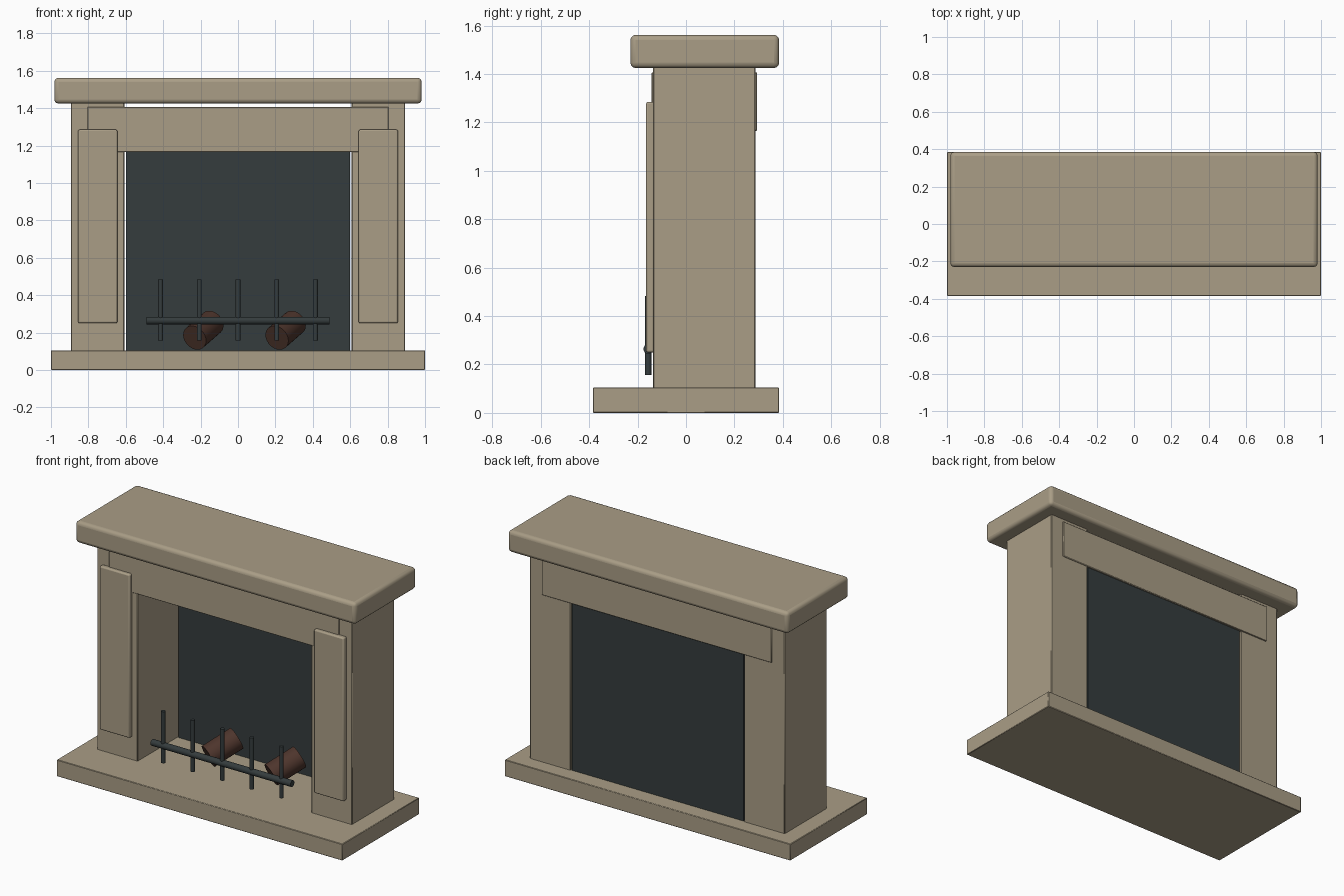
import bpy, bmesh, math
from mathutils import Vector

if "Cube" in bpy.data.objects:
    bpy.data.objects.remove(bpy.data.objects["Cube"])


def material(name, rgb):
    m = bpy.data.materials.new(name)
    m.diffuse_color = (*rgb, 1)
    m.use_nodes = True
    m.node_tree.nodes["Principled BSDF"].inputs["Base Color"].default_value = m.diffuse_color
    return m


STONE = material("stone", (0.40, 0.34, 0.24))
IRON = material("iron", (0.035, 0.045, 0.047))
WOOD = material("wood", (0.14, 0.06, 0.035))
BARK = material("bark", (0.075, 0.035, 0.025))


def finish(name, bm, mat, bevel=0, segments=2):
    mesh = bpy.data.meshes.new(name)
    bmesh.ops.recalc_face_normals(bm, faces=bm.faces)
    bm.to_mesh(mesh)
    bm.free()
    ob = bpy.data.objects.new(name, mesh)
    bpy.context.collection.objects.link(ob)
    mesh.materials.append(mat)
    if bevel:
        mod = ob.modifiers.new("bevel", 'BEVEL')
        mod.width, mod.segments = bevel, segments
    bpy.ops.object.select_all(action='DESELECT')
    ob.select_set(True)
    bpy.context.view_layer.objects.active = ob
    bpy.ops.object.shade_smooth_by_angle(angle=math.radians(35))
    return ob


def box(name, x, y, z, mat, bevel=0, segments=2):
    bm = bmesh.new()
    bmesh.ops.create_cube(bm, size=1)
    for v in bm.verts:
        v.co = [a[0] + (c + 0.5) * (a[1] - a[0]) for a, c in zip((x, y, z), v.co)]
    return finish(name, bm, mat, bevel, segments)


def rod(name, a, b, r, mat, sides=24):
    a, b = Vector(a), Vector(b)
    bm = bmesh.new()
    bmesh.ops.create_cone(bm, cap_ends=True, segments=sides, radius1=r, radius2=r,
                          depth=(b - a).length)
    ob = finish(name, bm, mat)
    ob.location = (a + b) / 2
    ob.rotation_euler = (b - a).to_track_quat('Z', 'Y').to_euler()
    return ob


def frame(name, x, z, width, y_front, y_back, mat, bevel):
    # flat rectangle, inset, centre removed, extruded back
    bm = bmesh.new()
    face = bm.faces.new([bm.verts.new((px, y_front, pz)) for px, pz in
                         ((x[0], z[0]), (x[1], z[0]), (x[1], z[1]), (x[0], z[1]))])
    bmesh.ops.inset_region(bm, faces=[face], thickness=width)
    bmesh.ops.delete(bm, geom=[face], context='FACES')
    ring = bmesh.ops.extrude_face_region(bm, geom=bm.faces[:], use_keep_orig=True)
    moved = [g for g in ring["geom"] if isinstance(g, bmesh.types.BMVert)]
    bmesh.ops.translate(bm, verts=moved, vec=(0, y_back - y_front, 0))
    return finish(name, bm, mat, bevel, 1)


# Surround
box("hearth_slab", (-1, 1), (-0.385, 0.385), (0, 0.105), STONE, 0.003, 1)
box("mantel_shelf", (-0.982, 0.982), (-0.23, 0.385), (1.425, 1.562), STONE, 0.022, 3)
box("lintel", (-0.805, 0.805), (-0.142, 0.294), (1.165, 1.407), STONE, 0.003, 1)
box("firebox_back", (-0.6, 0.6), (0.262, 0.282), (0.1, 1.17), IRON)

# Columns with raised panels and wooden frames
for side, s in (("left", -1), ("right", 1)):
    span = lambda a, b: tuple(sorted((s * a, s * b)))
    box(side + "_column", span(0.608, 0.893), (-0.136, 0.287), (0.1, 1.43), STONE, 0.004, 1)
    box(side + "_panel", span(0.645, 0.855), (-0.165, -0.13), (0.25, 1.285), STONE, 0.008)
    frame(side + "_panel_frame", span(0.66, 0.843), (0.265, 1.27), 0.034,
          -0.182, -0.16, WOOD, 0.004)

# Grate
rod("grate_rail", (-0.49, -0.156, 0.264), (0.49, -0.156, 0.264), 0.02, IRON)
for i in range(5):
    x = (i - 2) * 0.207
    rod(f"grate_bar_{i + 1}", (x, -0.156, 0.157), (x, -0.156, 0.483), 0.013, IRON, 16)

# Logs
for i, x in enumerate((-0.232, 0.208)):
    rod(f"log_{i + 1}", (x, 0.035, 0.172), (x + 0.093, 0.185, 0.253), 0.07, BARK, 24)
